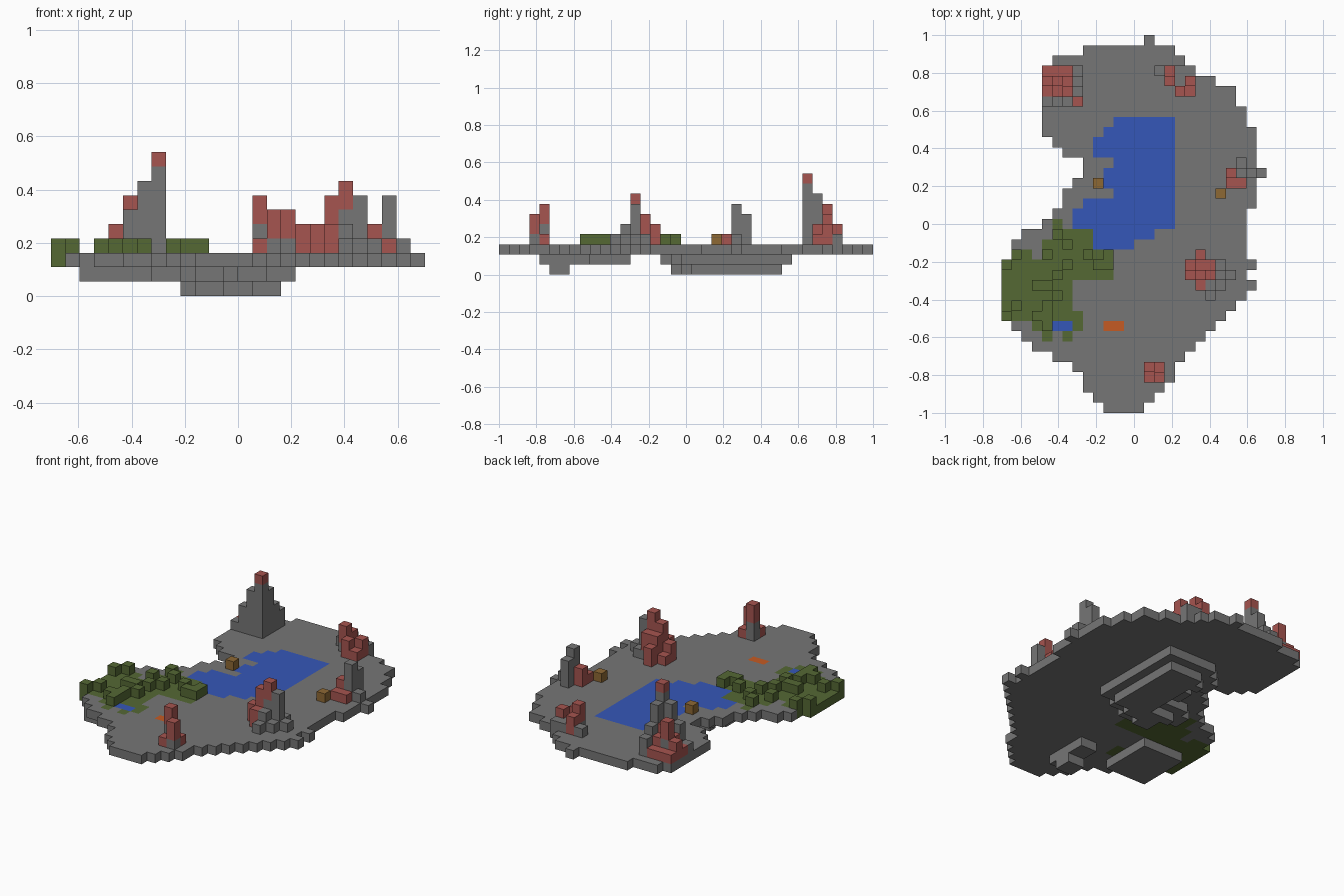
import bpy
import bmesh
from mathutils import Vector

if "Cube" in bpy.data.objects:
    bpy.data.objects.remove(bpy.data.objects["Cube"])

# Everything is made of equal blocks: columns run along x, rows run from back to front
COLS, ROWS = 26, 37
SIZE = 2 / ROWS
GROUND = 2          # layer of the ground plate

# Shoreline of the island: first column and end column of each row
LEFT = [14, 8, 5] + [4] * 7 + [5, 6, 8, 8, 7, 6, 6, 5, 4, 2, 1, 1] + [0] * 6 + [
    1, 2, 3, 5, 7, 8, 8, 9, 10]
RIGHT = [15, 17, 18, 19, 21, 23, 23, 24, 24] + [25] * 4 + [26] + [25] * 3 + [24] * 5 + [
    25, 24, 25, 24, 23, 22, 21, 20, 19, 18, 17, 17, 16, 15, 14]

# Column spans of the lake and the moss, row by row from their first row
LAKE_ROW, MOSS_ROW = 8, 18
LAKE = [(11, 17), (10, 17), (9, 17), (9, 17), (11, 17), (10, 17), (10, 17),
        (11, 17), (8, 17), (7, 17), (7, 17), (9, 15), (9, 13)]
MOSS = [(5, 6), (5, 9), (4, 9), (1, 11), (0, 11), (0, 11),
        (0, 7), (0, 7), (0, 7), (0, 8), (3, 8), (4, 7)]

# Columns of the bushes in each row
BUSHES = {19: [5], 20: [6], 21: [1, 4, 8, 10], 22: [0, 6, 9, 10], 23: [5],
          24: [3, 4], 25: [5], 26: [1, 4], 27: [0, 3, 4], 28: [4]}

# Rock towers: first column, first row, red depth, then cells as top layer + cap colour
TOWERS = {
    "back_left_tower": (4, 3, 2, ["4r 4r 4r 5s", "5r 7r 5r 6s", "4r 5r 6r 8s", "4s 6s 8s Ar"]),
    "back_right_tower": (15, 3, 2, ["4s 5r 4s 4s", "-- 6r 4s 5r", "-- -- 5r 4r"]),
    "right_tower": (22, 12, 2, ["-- 6s --", "5r 7s 4s", "4r 4r --"]),
    "middle_tower": (18, 21, 2, ["-- 5r", "4r 6r 6r 4s", "5r 7r 8r 7s 4s",
                                 "-- 5r 5s 4s", "-- -- 4s"]),
    "front_tower": (14, 32, 2, ["7r 4r", "4r 6r"]),
}


def material(name, rgb):
    mat = bpy.data.materials.new(name)
    mat.use_nodes = True
    color = (*rgb, 1)
    mat.diffuse_color = color
    mat.node_tree.nodes["Principled BSDF"].inputs["Base Color"].default_value = color
    return mat


MATS = {
    "stone": material("grey stone", (.18, .18, .18)),
    "red": material("red rock", (.38, .09, .08)),
    "moss": material("moss green", (.09, .14, .034)),
    "water": material("lake blue", (.036, .095, .48)),
    "lava": material("lava orange", (.56, .105, .017)),
    "wood": material("brown wood", (.27, .14, .034)),
}
parts = {}


def put(part, col, row, layer, mat):
    parts.setdefault(part, {})[(col, row, layer)] = mat


def block(part, cols, rows, layer):
    for c in range(*cols):
        for r in range(*rows):
            put(part, c, r, layer, "stone")


def area(first_row, spans):
    return {(c, first_row + i) for i, span in enumerate(spans) for c in range(*span)}


# Ground plate, split into rock, moss, water and lava
island = area(0, zip(LEFT, RIGHT))
lake = area(LAKE_ROW, LAKE)
pond = area(28, [(5, 7)])
lava = area(28, [(10, 12)])
moss = area(MOSS_ROW, MOSS) - pond - {(3, 21), (5, 29)}
rock = island - lake - pond - lava - moss
for part, cells, mat in (("ground_plate", rock, "stone"), ("moss_field", moss, "moss"),
                         ("lake", lake, "water"), ("pond", pond, "water"),
                         ("lava_pool", lava, "lava")):
    for c, r in cells:
        put(part, c, r, GROUND, mat)

# Bushes on the moss
for r, columns in BUSHES.items():
    for c in columns:
        put("bushes", c, r, GROUND + 1, "moss")

# Stepped basin under the lake
for c, r in lake:
    put("lake_basin", c, r, 1, "stone")
    if all((c + i, r + j) in lake for i in (-1, 0, 1) for j in (-1, 0, 1)):
        put("lake_basin", c, r, 0, "stone")

# Basins under the pond and the lava
block("pond_basin", (2, 7), (24, 30), 1)
block("lava_basin", (10, 12), (28, 33), 1)
block("lava_basin", (10, 12), (30, 32), 0)

# Towers with red caps
for name, (c0, r0, depth, rows) in TOWERS.items():
    for j, line in enumerate(rows):
        for i, cell in enumerate(line.split()):
            if cell == "--":
                continue
            top = int(cell[0], 16)
            red = 1 if top > 9 else depth
            for layer in range(GROUND + 1, top):
                capped = cell[1] == "r" and layer >= top - red
                put(name, c0 + i, r0 + j, layer, "red" if capped else "stone")

# Wooden crates
put("lake_crate", 9, 14, GROUND + 1, "wood")
put("right_crate", 21, 15, GROUND + 1, "wood")

solid = {cell for cells in parts.values() for cell in cells}


def build(name, cells):
    """Make one object from blocks, leaving out faces hidden between blocks."""
    bm = bmesh.new()
    slots = sorted(set(cells.values()))
    verts = {}

    def vert(p):
        key = tuple(round(v) for v in p)
        if key not in verts:
            verts[key] = bm.verts.new(((p.x - COLS / 2) * SIZE, (ROWS / 2 - p.y) * SIZE, p.z * SIZE))
        return verts[key]

    for cell, mat in cells.items():
        mid = Vector(cell) + Vector((.5, .5, .5))
        for axis in range(3):
            for sign in (-1, 1):
                n = Vector((0, 0, 0))
                n[axis] = sign
                if tuple(int(v) for v in Vector(cell) + n) in solid:
                    continue
                u = Vector((0, 0, 0))
                u[(axis + 1) % 3] = 1
                w = u.cross(n)
                corners = [mid + (n + a * u + b * w) / 2
                           for a, b in ((-1, -1), (1, -1), (1, 1), (-1, 1))]
                face = bm.faces.new([vert(p) for p in corners])
                face.material_index = slots.index(mat)
                # Rows run against y, so make each face look outward
                face.normal_update()
                if face.normal.dot(Vector((n.x, -n.y, n.z))) < 0:
                    face.normal_flip()
    mesh = bpy.data.meshes.new(name)
    bm.to_mesh(mesh)
    bm.free()
    for slot in slots:
        mesh.materials.append(MATS[slot])
    bpy.context.collection.objects.link(bpy.data.objects.new(name, mesh))


for part, cells in parts.items():
    build(part, cells)
